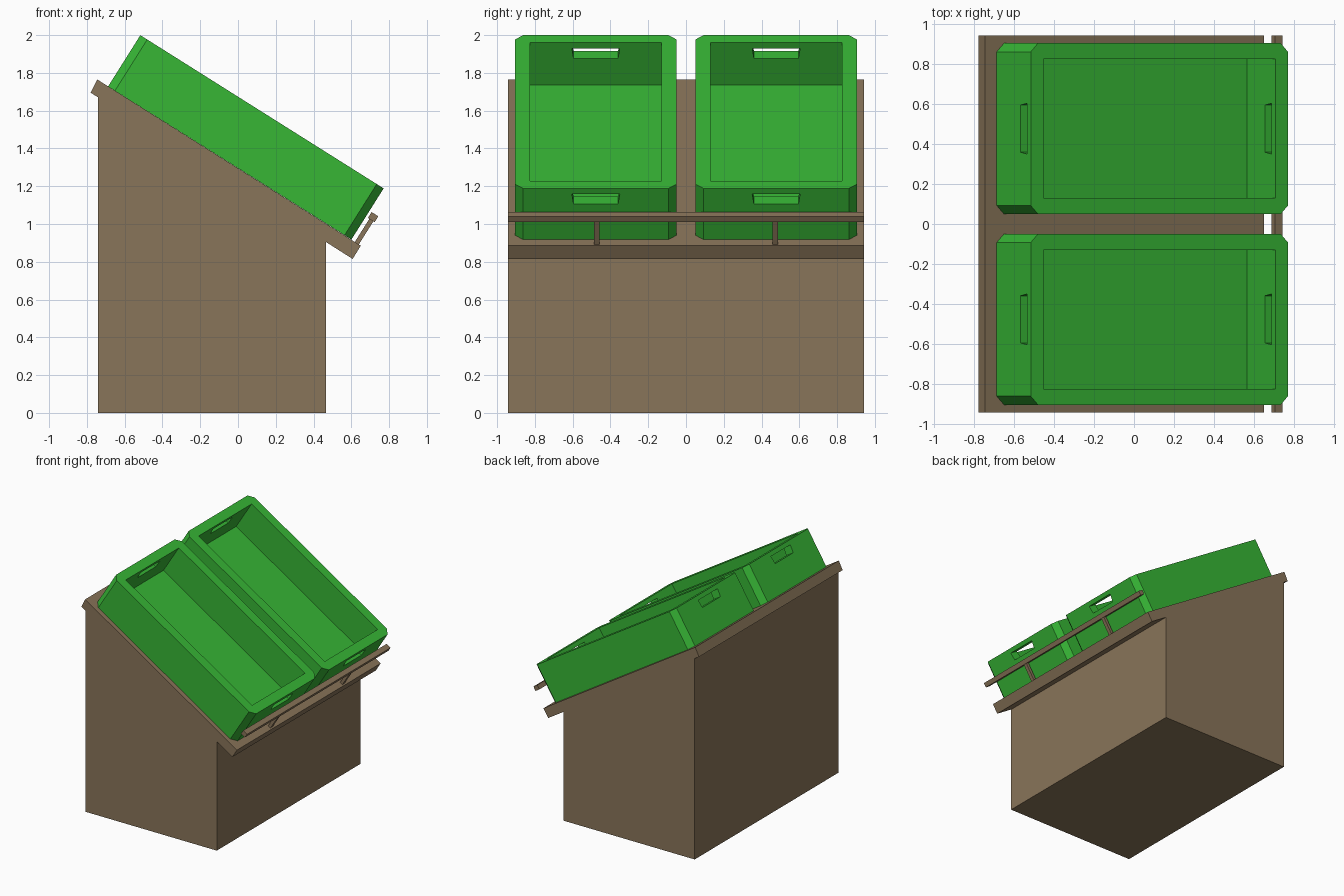
import bpy, bmesh, math
from mathutils import Matrix, Vector

cube = bpy.data.objects.get("Cube")
if cube:
    bpy.data.objects.remove(cube, do_unlink=True)


def material(name, rgb):
    mat = bpy.data.materials.new(name)
    mat.use_nodes = True
    mat.diffuse_color = (*rgb, 1)
    mat.node_tree.nodes["Principled BSDF"].inputs["Base Color"].default_value = (*rgb, 1)
    return mat


wood = material("brown wood", (0.25, 0.176, 0.1))
plastic = material("green plastic", (0.038, 0.47, 0.036))

# Sloped frame: x runs down the slope, z stands off the sloped top
slope = Matrix.Translation((-0.745, 0, 1.765)) @ Matrix.Rotation(math.radians(32.2), 4, "Y")


def prism(name, outline, sweep, mat, frame=Matrix()):
    """Extrude a flat outline of 3D points along a vector."""
    bm = bmesh.new()
    face = bm.faces.new([bm.verts.new(p) for p in outline])
    top = bmesh.ops.extrude_face_region(bm, geom=[face])["geom"]
    bmesh.ops.translate(bm, vec=Vector(sweep),
                        verts=[g for g in top if isinstance(g, bmesh.types.BMVert)])
    bm.transform(frame)
    bmesh.ops.recalc_face_normals(bm, faces=bm.faces)
    mesh = bpy.data.meshes.new(name)
    bm.to_mesh(mesh)
    bm.free()
    mesh.materials.append(mat)
    obj = bpy.data.objects.new(name, mesh)
    bpy.context.collection.objects.link(obj)
    return obj


def box(name, x, y, z, mat, frame=slope):
    outline = [(x[0], y[0], z[0]), (x[1], y[0], z[0]), (x[1], y[1], z[0]), (x[0], y[1], z[0])]
    return prism(name, outline, (0, 0, z[1] - z[0]), mat, frame)


def cut(obj, cutter):
    mod = obj.modifiers.new("cut", "BOOLEAN")
    mod.operation = "DIFFERENCE"
    mod.solver = "EXACT"
    mod.object = cutter
    bpy.context.view_layer.objects.active = obj
    bpy.ops.object.modifier_apply(modifier=mod.name)
    bpy.data.objects.remove(cutter, do_unlink=True)


# Stand with an overhanging sloped top
half = 0.943
profile = [(-0.74, 0), (0.465, 0), (0.465, 0.905), (0.607, 0.815),
           (0.65, 0.885), (-0.745, 1.765), (-0.78, 1.695), (-0.74, 1.67)]
prism("stand", [(x, -half, z) for x, z in profile], (0, 2 * half, 0), wood)

# Retaining rail on two posts
box("rail", (1.603, 1.645), (-half, half), (0.143, 0.18), wood)
for side, y in (("right", -0.472), ("left", 0.472)):
    box("post_" + side, (1.612, 1.637), (y - 0.015, y + 0.015), (-0.02, 0.145), wood)

# Two open crates with chamfered corners and handle slots
x0, x1, w, c, high, rim = 0.068, 1.59, 0.428, 0.043, 0.32, 0.075
for side, y in (("right", -0.4775), ("left", 0.4775)):
    outline = [(x0 + c, -w), (x1 - c, -w), (x1, c - w), (x1, w - c),
               (x1 - c, w), (x0 + c, w), (x0, w - c), (x0, c - w)]
    crate = prism("crate_" + side, [(x, y + v, 0) for x, v in outline],
                  (0, 0, high), plastic, slope)
    cut(crate, box("pocket", (x0 + rim, x1 - rim), (y - w + rim + 0.005, y + w - rim - 0.005),
                   (high - 0.265, high + 0.1), plastic))
    slot = [(-0.127, -0.035), (0.127, -0.035), (0.118, -0.098), (-0.118, -0.098)]
    cut(crate, prism("slot", [(x0 - 0.1, y + v, high + d) for v, d in slot],
                     (x1 - x0 + 0.2, 0, 0), plastic, slope))
